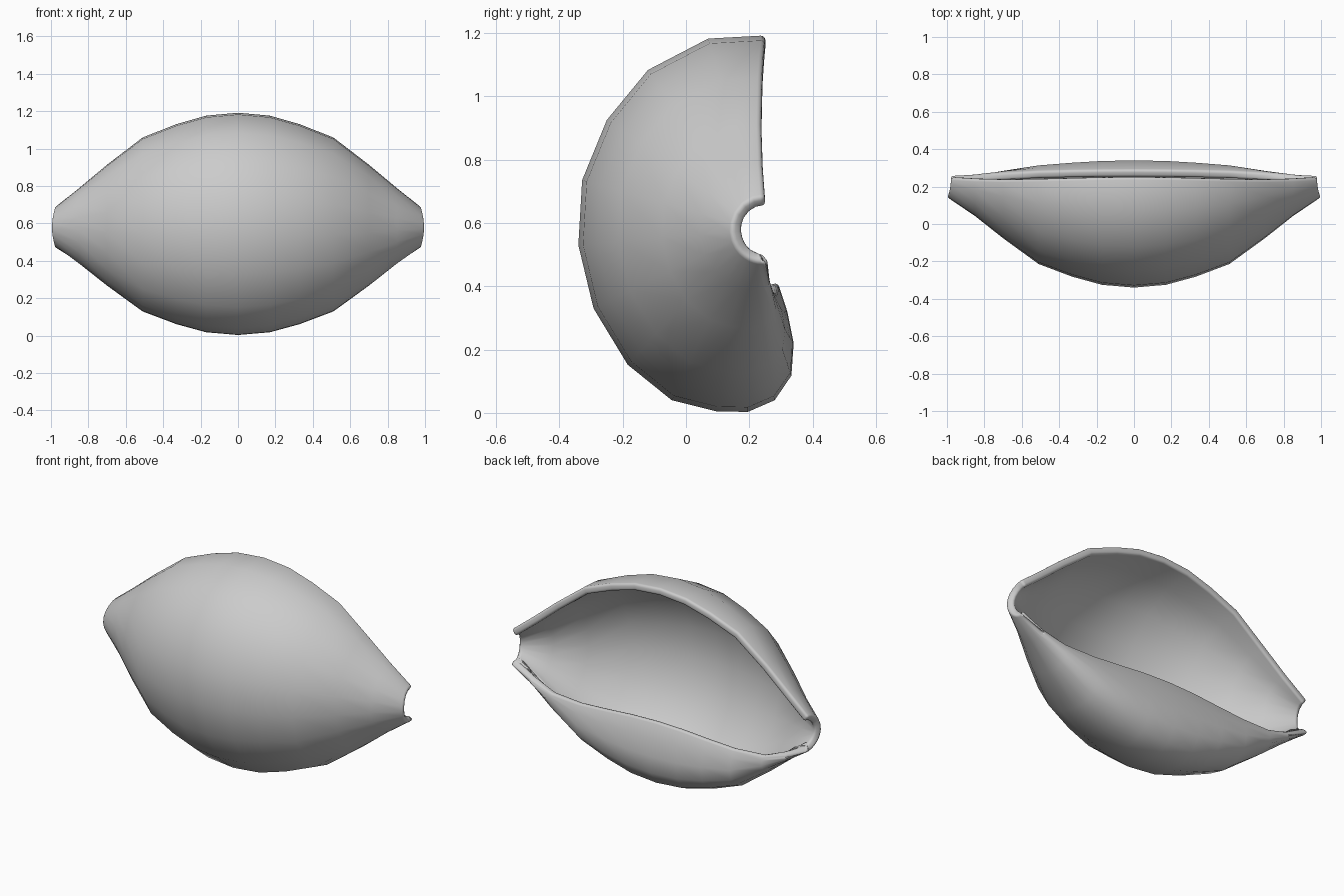
import bpy, bmesh, math

if "Cube" in bpy.data.objects:
    bpy.data.objects.remove(bpy.data.objects["Cube"])

# Outer profile (y, z) of the shell at its middle, from upper lip round the front to the curled lower lip
MID = [(.25, 1.192), (.07, 1.182), (-.12, 1.083), (-.25, .925), (-.328, .735),
       (-.34, .53), (-.292, .33), (-.184, .152), (-.045, .04), (.095, .005),
       (.195, .003), (.28, .04), (.333, .118), (.34, .22), (.32, .32), (.29, .412)]
# Matching angles (from straight up) on the small C-shaped opening at each tip
ANG = [0, 20, 40, 60, 78, 94, 109, 122, 133, 143, 152, 160, 167, 174, 181, 188]
END = [(.248 - .104 * math.sin(math.radians(a)), .579 + .104 * math.cos(math.radians(a)))
       for a in ANG]
# Stations along x and how far each has swollen from tip (0) to middle (1)
HALF = [(0, 1), (.17, .97), (.33, .88), (.51, .74), (.7, .455), (.85, .21), (1, 0)]
STATIONS = [(-x, t) for x, t in HALF[:0:-1]] + HALF


def section(bm, x, t):
    row = []
    for i, (m, e) in enumerate(zip(MID, END)):
        y, z = (e[k] + (m[k] - e[k]) * t for k in (0, 1))
        wave = t * (1 - t)
        if i == 0:
            y -= .05 * wave
        z -= .24 * wave * max(0, (i - 11) / 4)   # lower lip dips beside its middle
        if t == 0:                               # tips are slightly rounded
            x = math.copysign(1 - .016 * math.cos(math.radians(ANG[i])) ** 2, x)
        row.append(bm.verts.new((x, y, z)))
    return row


# Shell skin
bm = bmesh.new()
rows = [section(bm, x, t) for x, t in STATIONS]
for a, b in zip(rows, rows[1:]):
    for i in range(len(MID) - 1):
        bm.faces.new((a[i], a[i + 1], b[i + 1], b[i]))
mesh = bpy.data.meshes.new("shell")
bm.to_mesh(mesh)
bm.free()
shell = bpy.data.objects.new("shell", mesh)
bpy.context.collection.objects.link(shell)
mesh.polygons.foreach_set("use_smooth", [True] * len(mesh.polygons))

# Wall thickness and rounded rim
solid = shell.modifiers.new("wall", 'SOLIDIFY')
solid.thickness = .042
solid.offset = -1
bevel = shell.modifiers.new("rim", 'BEVEL')
bevel.width = .014
bevel.segments = 3
bevel.limit_method = 'ANGLE'
bevel.angle_limit = math.radians(55)
bevel.use_clamp_overlap = False
